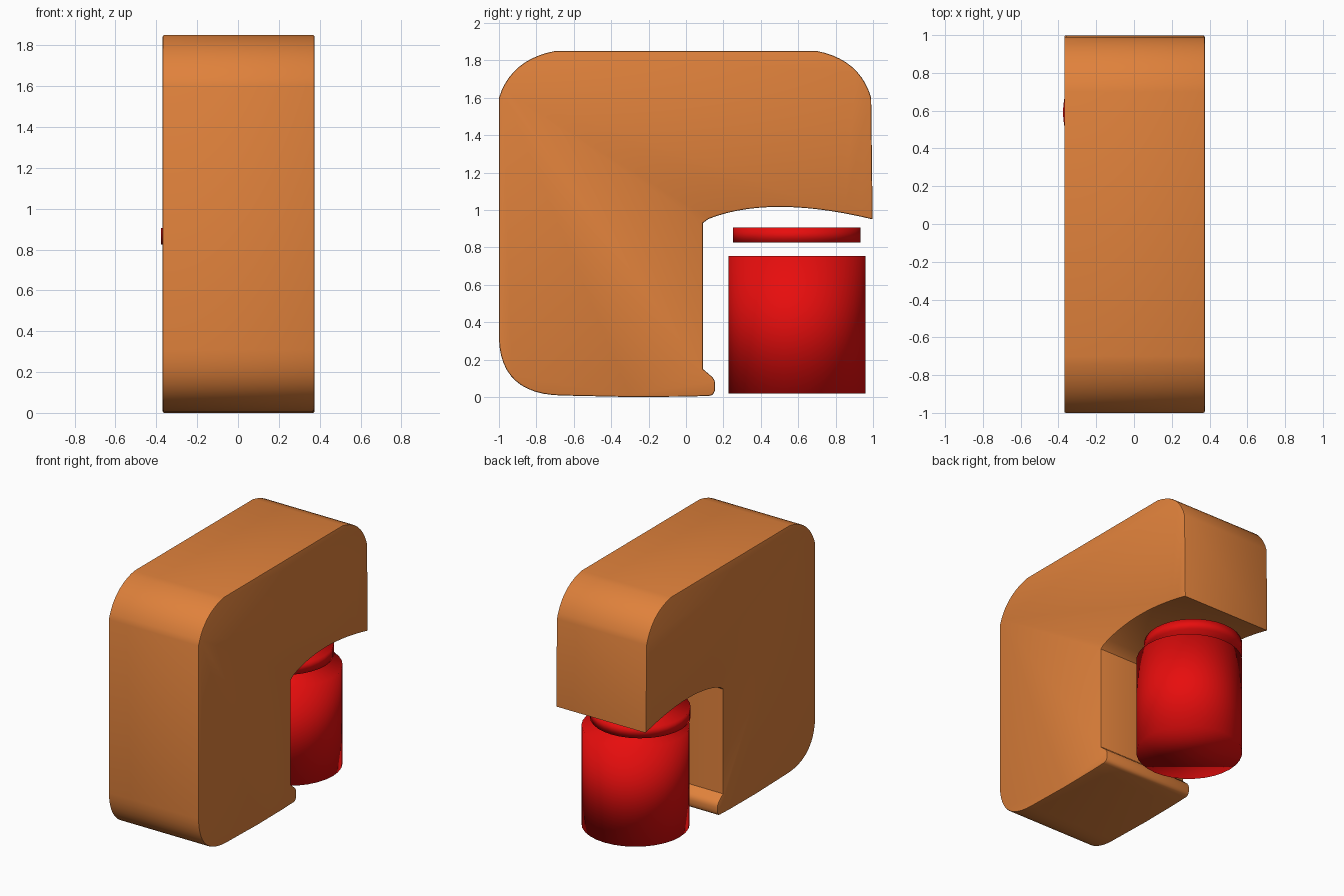
import bpy, bmesh
from mathutils import Vector, Matrix

if "Cube" in bpy.data.objects:
    bpy.data.objects.remove(bpy.data.objects["Cube"])


def material(name, colour):
    m = bpy.data.materials.new(name)
    m.diffuse_color = (*colour, 1)
    m.use_nodes = True
    m.node_tree.nodes["Principled BSDF"].inputs["Base Color"].default_value = m.diffuse_color
    return m


orange = material("orange", (0.74, 0.22, 0.044))
red = material("red", (0.8, 0.004, 0.004))


def arc(a, ctrl, b, n=10):
    """Quadratic curve from a to b pulled towards ctrl."""
    a, c, b = Vector(a), Vector(ctrl), Vector(b)
    return [a * (1 - t) ** 2 + c * 2 * t * (1 - t) + b * t * t
            for t in (i / n for i in range(n + 1))]


def add_object(name, bm, mat):
    bmesh.ops.recalc_face_normals(bm, faces=bm.faces)
    me = bpy.data.meshes.new(name)
    bm.to_mesh(me)
    bm.free()
    me.materials.append(mat)
    ob = bpy.data.objects.new(name, me)
    bpy.context.collection.objects.link(ob)
    bpy.ops.object.select_all(action='DESELECT')
    ob.select_set(True)
    bpy.context.view_layer.objects.active = ob
    return ob


# Machine body: side profile (y, z) extruded across x
profile = (
    arc((-1, 0.31), (-0.99, 0.012), (-0.66, 0.008), 12)
    + [Vector((-0.3, 0.0)), Vector((0.0, 0.002))]
    + arc((0.12, 0.006), (0.155, 0.005), (0.156, 0.05), 4)      # base lip
    + arc((0.156, 0.07), (0.155, 0.10), (0.125, 0.12), 4)
    + [Vector((0.09, 0.15)), Vector((0.09, 0.93))]
    + arc((0.12, 0.952), (0.45, 1.082), (0.998, 0.95), 14)      # arch over cup
    + arc((0.99, 1.6), (0.93, 1.805), (0.7, 1.85))
    + arc((-0.7, 1.85), (-0.936, 1.805), (-1, 1.6))
)
X0, X1 = -0.369, 0.375
bm = bmesh.new()
face = bm.faces.new([bm.verts.new((X0, p.x, p.y)) for p in profile])
ext = bmesh.ops.extrude_face_region(bm, geom=[face], use_keep_orig=True)
bmesh.ops.translate(bm, vec=(X1 - X0, 0, 0),
                    verts=[v for v in ext["geom"] if isinstance(v, bmesh.types.BMVert)])
bmesh.ops.recalc_face_normals(bm, faces=bm.faces)
# Soften the rims of both side faces
rims = [e for e in bm.edges if abs(e.verts[0].co.x - e.verts[1].co.x) < 1e-5]
bmesh.ops.bevel(bm, geom=rims, offset=0.008, segments=2, profile=0.5, affect='EDGES')
body = add_object("machine_body", bm, orange)
bpy.ops.object.shade_smooth_by_angle(angle=0.52)


# Cup and the outlet disc above it, shaded smooth right over the caps
def drum(name, x, y, z0, z1, r):
    bm = bmesh.new()
    bmesh.ops.create_cone(bm, cap_ends=True, segments=32, radius1=r, radius2=r,
                          depth=z1 - z0, matrix=Matrix.Translation((x, y, (z0 + z1) / 2)))
    add_object(name, bm, red)
    bpy.ops.object.shade_smooth()


drum("cup", 0.0, 0.594, 0.02, 0.755, 0.366)
drum("outlet_disc", -0.037, 0.592, 0.825, 0.905, 0.34)
